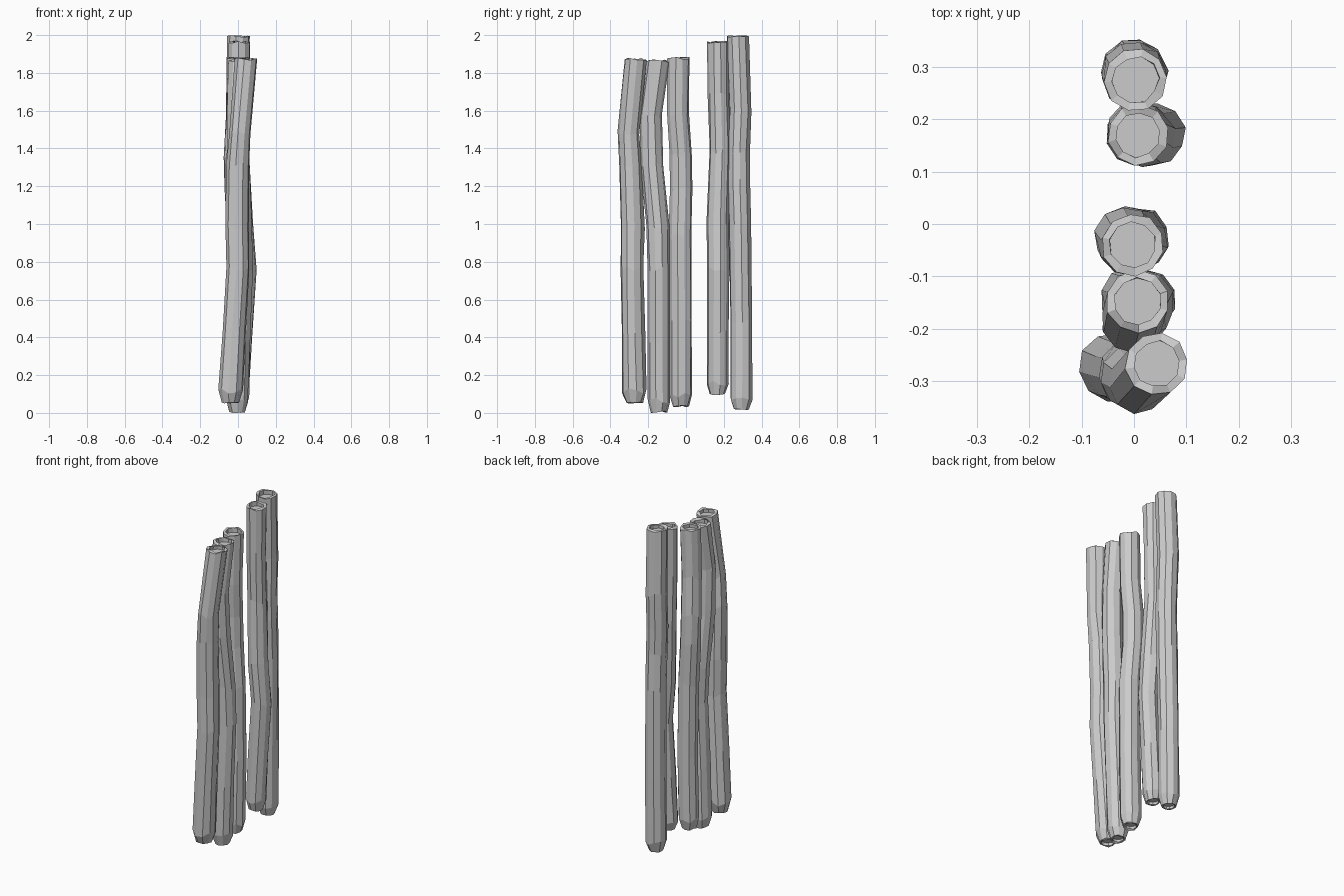
import bpy, bmesh, math, random

random.seed(4)
SIDES = 10

# Each stake: centre line points (z, x, y, radius), bottom to top
STAKES = {
    "stake_1": [(0.13, -0.04, -0.272, 0.066), (0.45, -0.02, -0.28, 0.063),
                (0.78, 0.0, -0.285, 0.062), (1.0, -0.005, -0.283, 0.064),
                (1.33, -0.002, -0.293, 0.061), (1.5, 0.01, -0.303, 0.058),
                (1.88, 0.043, -0.267, 0.06)],
    "stake_2": [(0.08, -0.005, -0.143, 0.06), (0.4, 0.005, -0.145, 0.06),
                (0.78, 0.022, -0.145, 0.06), (1.0, 0.015, -0.15, 0.062),
                (1.33, 0.0, -0.18, 0.062), (1.6, -0.003, -0.187, 0.058),
                (1.87, 0.007, -0.148, 0.06)],
    "stake_3": [(0.11, 0.0, -0.028, 0.06), (0.5, 0.008, -0.028, 0.06),
                (0.95, 0.004, -0.031, 0.061), (1.2, -0.012, -0.025, 0.06),
                (1.38, -0.016, -0.027, 0.06), (1.6, -0.008, -0.043, 0.057),
                (1.885, -0.002, -0.04, 0.06)],
    "stake_4": [(0.175, 0.005, 0.167, 0.058), (0.45, 0.02, 0.168, 0.058),
                (0.78, 0.04, 0.17, 0.058), (1.02, 0.02, 0.168, 0.059),
                (1.4, 0.005, 0.18, 0.056), (1.7, 0.005, 0.172, 0.056),
                (1.97, 0.007, 0.17, 0.058)],
    "stake_5": [(0.095, -0.003, 0.293, 0.059), (0.5, 0.0, 0.294, 0.058),
                (1.02, 0.005, 0.287, 0.06), (1.25, 0.003, 0.28, 0.059),
                (1.4, 0.0, 0.28, 0.06), (1.62, -0.002, 0.288, 0.061),
                (2.0, 0.003, 0.275, 0.06)],
}


def ring(bm, z, x, y, r, dz=0.0, dr=0.0, turn=0.0):
    verts = []
    for i in range(SIDES):
        a = 2 * math.pi * (i + turn) / SIDES
        rr = r * (1 + random.uniform(-dr, dr))
        verts.append(bm.verts.new((x + rr * math.cos(a), y + rr * math.sin(a),
                                   z - random.uniform(0, dz))))
    return verts


def make_stake(name, path):
    bm = bmesh.new()
    t = random.random()
    z0, x0, y0, r0 = path[0]
    z1, x1, y1, r1 = path[-1]
    rings = []
    # recessed wood core and chipped, tapered foot
    rings.append(ring(bm, z0 - 0.06, x0, y0, r0 * 0.5, turn=t))
    rings.append(ring(bm, z0 - 0.07, x0, y0, r0 * 0.52, 0.01, 0.05, t))
    rings.append(ring(bm, z0 - 0.07, x0, y0, r0 * 0.7, 0.01, 0.05, t))
    # crooked shaft
    for z, x, y, r in path[:-1]:
        rings.append(ring(bm, z, x, y, r, 0.03, 0.04, t))
    # ragged bark rim and sunken core at the top
    rings.append(ring(bm, z1, x1, y1, r1, 0.014, 0.03, t))
    rings.append(ring(bm, z1, x1, y1, r1 * 0.73, 0.014, 0.06, t))
    rings.append(ring(bm, z1 - 0.03, x1, y1, r1 * 0.75, turn=t))
    for a, b in zip(rings, rings[1:]):
        for i in range(SIDES):
            j = (i + 1) % SIDES
            bm.faces.new((a[i], a[j], b[j], b[i]))
    bm.faces.new(rings[0][::-1])
    bm.faces.new(rings[-1])
    bmesh.ops.recalc_face_normals(bm, faces=bm.faces)
    me = bpy.data.meshes.new(name)
    bm.to_mesh(me)
    bm.free()
    ob = bpy.data.objects.new(name, me)
    bpy.context.collection.objects.link(ob)


for name, path in STAKES.items():
    make_stake(name, path)
